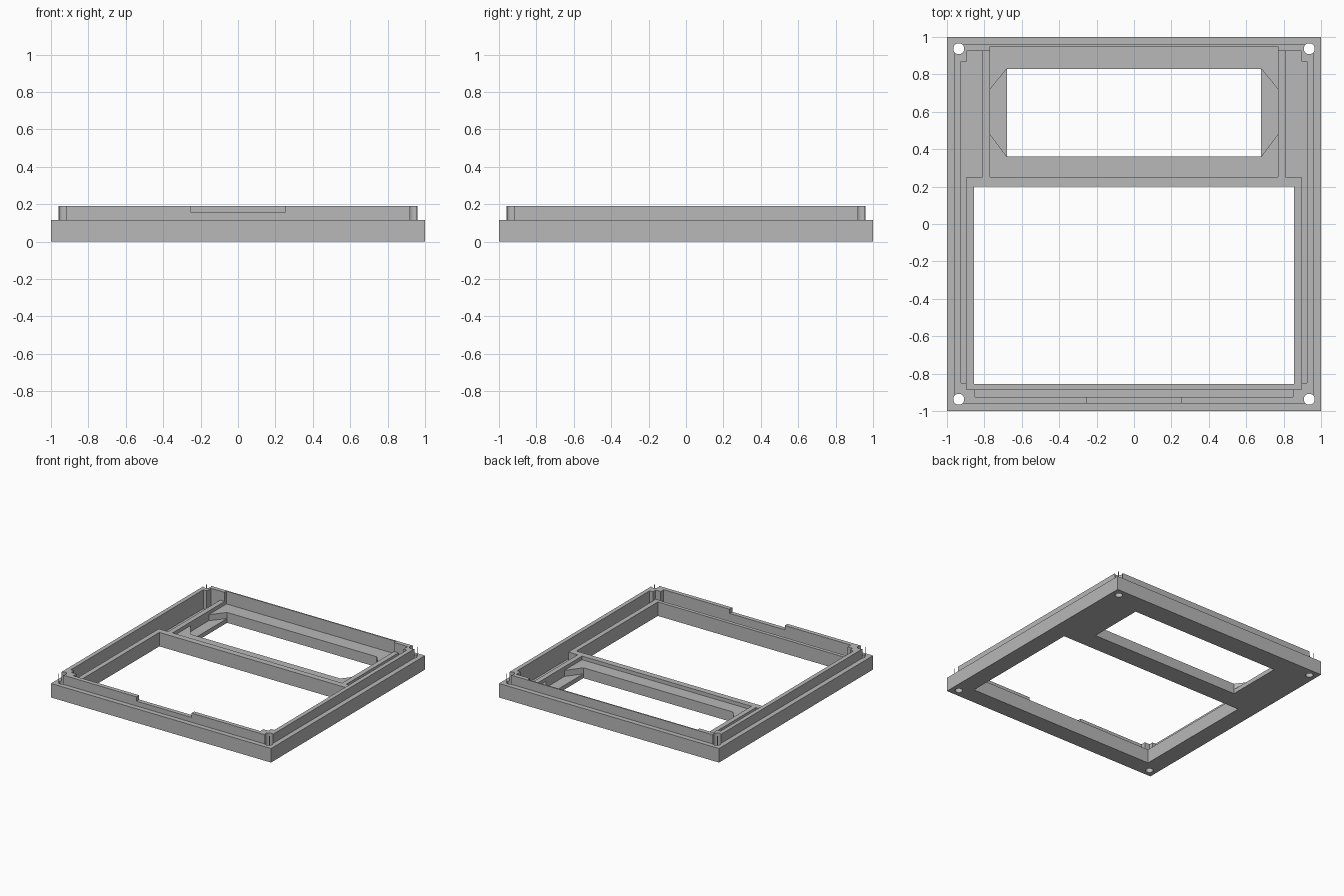
import bpy, bmesh, math

if "Cube" in bpy.data.objects:
    bpy.data.objects.remove(bpy.data.objects["Cube"], do_unlink=True)

BASE_TOP, RIM_TOP, FLOOR, BED = 0.115, 0.19, 0.035, 0.085

grey = bpy.data.materials.new("plain_grey")
grey.use_nodes = True
grey.diffuse_color = (0.48, 0.48, 0.48, 1)
grey.node_tree.nodes["Principled BSDF"].inputs["Base Color"].default_value = grey.diffuse_color


def prism(name, outline, z0, z1):
    """Extrude a flat outline from z0 to z1."""
    bm = bmesh.new()
    face = bm.faces.new([bm.verts.new((x, y, z0)) for x, y in outline])
    top = bmesh.ops.extrude_face_region(bm, geom=[face])["geom"]
    verts = [v for v in top if isinstance(v, bmesh.types.BMVert)]
    bmesh.ops.translate(bm, verts=verts, vec=(0, 0, z1 - z0))
    bmesh.ops.recalc_face_normals(bm, faces=bm.faces)
    mesh = bpy.data.meshes.new(name)
    bm.to_mesh(mesh)
    bm.free()
    mesh.materials.append(grey)
    obj = bpy.data.objects.new(name, mesh)
    bpy.context.collection.objects.link(obj)
    return obj


def rect(x0, x1, y0, y1):
    return [(x0, y0), (x1, y0), (x1, y1), (x0, y1)]


def mirrored(half):
    """Close a right-hand outline with its left-hand reflection."""
    return half + [(-x, y) for x, y in reversed(half)]


def cut(obj, cutters):
    bpy.context.view_layer.objects.active = obj
    for c in cutters:
        mod = obj.modifiers.new("cut", "BOOLEAN")
        mod.operation, mod.solver, mod.object = "DIFFERENCE", "EXACT", c
        bpy.ops.object.modifier_apply(modifier=mod.name)


# Main shells
base = prism("base_frame", rect(-1, 1, -1, 1), 0, BASE_TOP)
rim = prism("raised_rim", rect(-0.96, 0.96, -0.96, 0.96), BASE_TOP, RIM_TOP)

# Cavity with stepped corner bosses and a thinner back wall
cavity = prism("cavity_cutter", mirrored([
    (0.85, -0.925), (0.85, -0.885), (0.895, -0.885), (0.895, -0.85),
    (0.925, -0.85), (0.925, 0.87), (0.895, 0.87), (0.895, 0.925),
    (0.77, 0.925), (0.77, 0.95)]), FLOOR, 0.4)

# Through openings, front notch and corner screw holes
large = prism("large_opening_cutter", rect(-0.855, 0.855, -0.855, 0.2), -0.1, 0.4)
window = prism("window_cutter", rect(-0.68, 0.68, 0.36, 0.83), -0.1, 0.4)
notch = prism("notch_cutter", rect(-0.25, 0.25, -1.1, -0.9), 0.155, 0.4)
holes = []
for sx in (-1, 1):
    for sy in (-1, 1):
        circle = [(sx * 0.937 + 0.029 * math.cos(a), sy * 0.937 + 0.029 * math.sin(a))
                  for a in (math.tau * i / 32 for i in range(32))]
        holes.append(prism("screw_hole_cutter", circle, -0.1, 0.4))

cut(base, [cavity, large, window] + holes)
cut(rim, [cavity, notch] + holes)
for c in [cavity, large, window, notch] + holes:
    bpy.data.objects.remove(c, do_unlink=True)

# Lip around the large opening
prism("front_lip", rect(-0.895, 0.895, -0.885, -0.855), FLOOR, BASE_TOP)
prism("crossbar", rect(-0.895, 0.895, 0.2, 0.25), FLOOR, BASE_TOP)
for side, s in (("left", 1), ("right", -1)):
    prism(side + "_lip", [(s * x, y) for x, y in rect(0.855, 0.895, -0.855, 0.2)], FLOOR, BASE_TOP)
    prism(side + "_divider", [(s * x, y) for x, y in rect(0.77, 0.81, 0.25, 0.925)], FLOOR, BASE_TOP)

# Window beds with angled ends
prism("back_window_bed", mirrored([(0.68, 0.83), (0.77, 0.72), (0.77, 0.95)]), FLOOR, BED)
prism("front_window_bed", mirrored([(0.77, 0.25), (0.77, 0.48), (0.68, 0.36)]), FLOOR, BED)

# Smooth hole walls, sharp edges elsewhere
bpy.ops.object.select_all(action="DESELECT")
for obj in (base, rim):
    obj.select_set(True)
bpy.context.view_layer.objects.active = base
bpy.ops.object.shade_smooth_by_angle(angle=math.radians(30))
